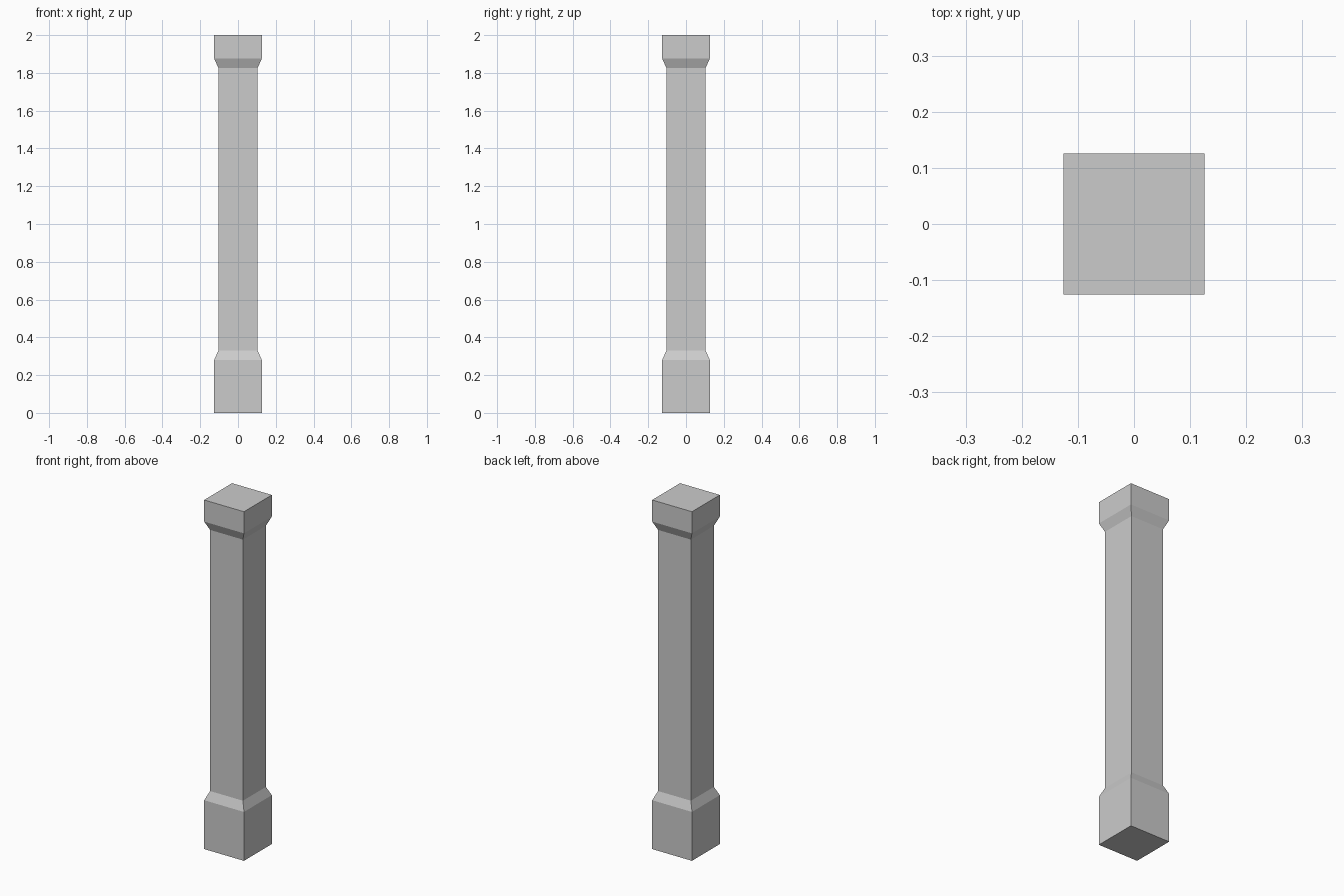
import bpy, bmesh

if "Cube" in bpy.data.objects:
    bpy.data.objects.remove(bpy.data.objects["Cube"])

# Square pillar profile: (half width, height) from the floor up
PROFILE = [
    (0.126, 0.00), (0.126, 0.28),   # base block
    (0.104, 0.33), (0.104, 1.826),  # chamfer, then shaft
    (0.126, 1.876), (0.126, 2.00),  # flare, then cap block
]


def square_ring(bm, half, z):
    corners = [(-1, -1), (1, -1), (1, 1), (-1, 1)]
    return [bm.verts.new((sx * half, sy * half, z)) for sx, sy in corners]


# Pillar: stacked square rings joined by flat sides and closed at both ends
bm = bmesh.new()
rings = [square_ring(bm, half, z) for half, z in PROFILE]
for low, high in zip(rings, rings[1:]):
    for i in range(4):
        j = (i + 1) % 4
        bm.faces.new((low[i], low[j], high[j], high[i]))
bm.faces.new(rings[0][::-1])
bm.faces.new(rings[-1])

mesh = bpy.data.meshes.new("pillar")
bm.to_mesh(mesh)
bm.free()
bpy.context.collection.objects.link(bpy.data.objects.new("pillar", mesh))
